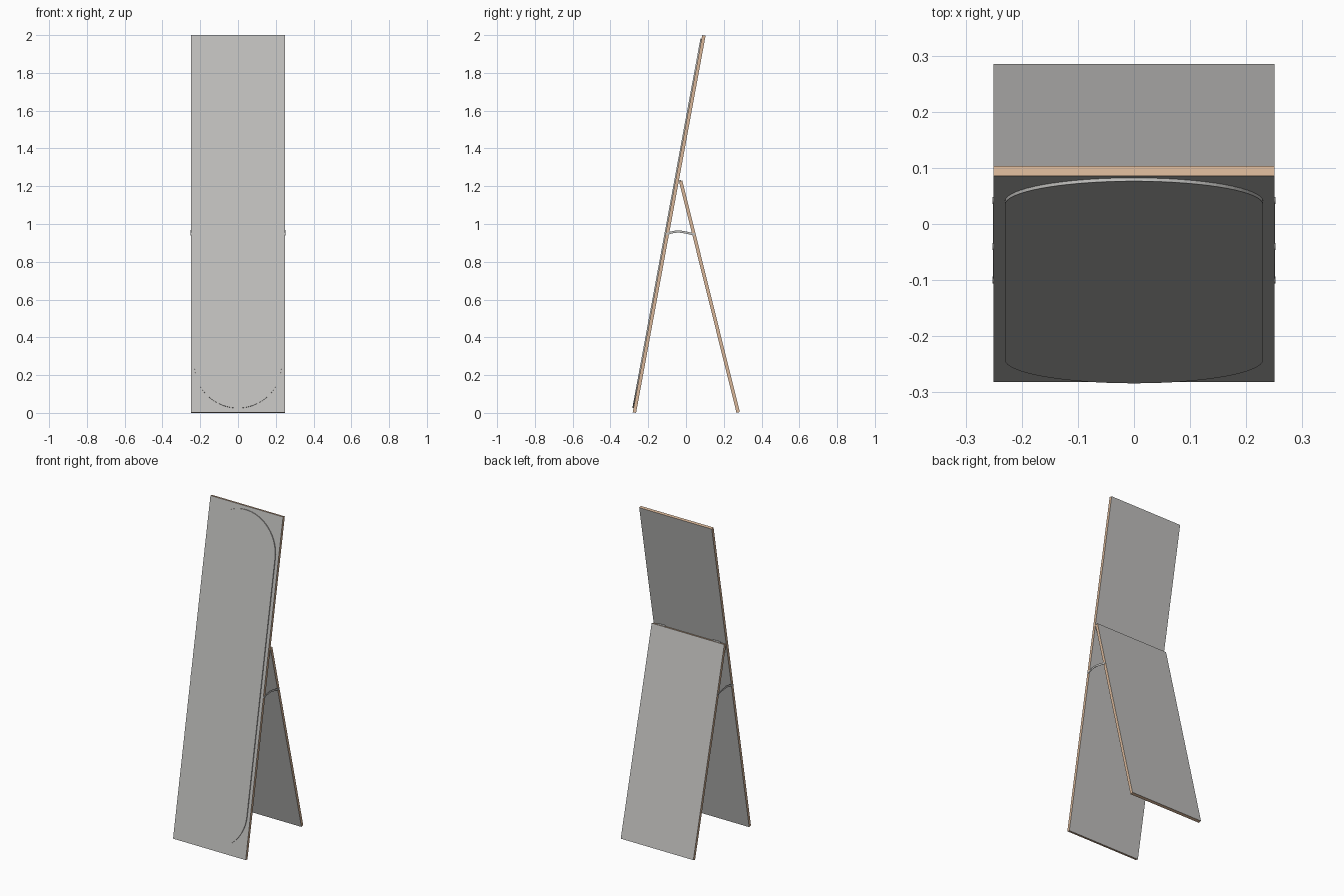
import bpy, bmesh, math
from mathutils import Matrix, Vector

cube = bpy.data.objects.get("Cube")
if cube:
    bpy.data.objects.remove(cube)


def material(name, rgb):
    m = bpy.data.materials.new(name)
    m.use_nodes = True
    m.diffuse_color = (*rgb, 1)
    m.node_tree.nodes["Principled BSDF"].inputs["Base Color"].default_value = (*rgb, 1)
    return m


GREY = material("warm grey", (0.53, 0.525, 0.51))
WOOD = material("pale wood edge", (0.69, 0.47, 0.315))

HALF = 0.25       # half width of both panels
THICK = 0.018     # panel thickness


def finish(name, bm, mats, matrix=Matrix()):
    bmesh.ops.recalc_face_normals(bm, faces=bm.faces)
    mesh = bpy.data.meshes.new(name)
    bm.to_mesh(mesh)
    bm.free()
    for m in mats:
        mesh.materials.append(m)
    ob = bpy.data.objects.new(name, mesh)
    ob.matrix_world = matrix
    bpy.context.collection.objects.link(ob)
    return ob


def prism(bm, outline, offset):
    """Extrude a closed outline along an offset vector."""
    face = bm.faces.new([bm.verts.new(p) for p in outline])
    out = bmesh.ops.extrude_face_region(bm, geom=[face], use_keep_orig=True)
    verts = [v for v in out["geom"] if isinstance(v, bmesh.types.BMVert)]
    bmesh.ops.translate(bm, verts=verts, vec=offset)


def panel(name, length, matrix):
    """Board with grey broad faces and wooden edges."""
    bm = bmesh.new()
    prism(bm, [(-HALF, 0, 0), (HALF, 0, 0), (HALF, 0, length), (-HALF, 0, length)],
          (0, THICK, 0))
    bm.normal_update()
    for f in bm.faces:
        f.material_index = 0 if abs(f.normal.y) > 0.5 else 1
    return finish(name, bm, [GREY, WOOD], matrix)


def cylinder(name, radius, depth, centre):
    """Cylinder lying along x."""
    bm = bmesh.new()
    bmesh.ops.create_cone(bm, cap_ends=True, segments=16, radius1=radius,
                          radius2=radius, depth=depth)
    ob = finish(name, bm, [GREY],
                Matrix.Translation(centre) @ Matrix.Rotation(math.pi / 2, 4, "Y"))
    for p in ob.data.polygons:
        p.use_smooth = len(p.vertices) == 4
    return ob


# Leaning front board and rear support
board_len, leg_len = 2.03, 1.263
lean = Matrix.Translation((0, -0.282, 0.0033)) @ Matrix.Rotation(math.radians(-10.44), 4, "X")
prop = Matrix.Translation((0, 0.2675, 0)) @ Matrix.Rotation(math.radians(13.95), 4, "X")
panel("front_board", board_len, lean)
panel("rear_support", leg_len, prop)

# Round-ended mirror plate on the front
R, STEPS = 0.23, 32
low, high = 0.022 + R, board_len - 0.02 - R
outline = []
for base, start in ((high, 0), (low, math.pi)):
    for i in range(STEPS + 1):
        a = start + math.pi * i / STEPS
        outline.append((R * math.cos(a), 0, base + R * math.sin(a)))
bm = bmesh.new()
prism(bm, outline, (0, -0.006, 0))
finish("mirror_plate", bm, [GREY], lean)

# Side stays and hinges, mirrored left and right
stay = [Vector((0, y, z)) for y, z in
        ((-0.1, 0.948), (-0.07, 0.957), (-0.04, 0.961), (0, 0.955), (0.042, 0.945))]
for side, label in ((1, "left"), (-1, "right")):
    shift = Vector((side * HALF, 0, 0))
    up = Vector((0, 0, 0.006))
    strip = [p + up + shift for p in stay] + [p - up + shift for p in reversed(stay)]
    bm = bmesh.new()
    prism(bm, strip, (side * 0.0015, 0, 0))
    finish(label + "_stay", bm, [GREY])
    for part, p in (("front", stay[0]), ("middle", stay[2]), ("rear", stay[-1])):
        cylinder(f"{label}_{part}_rivet", 0.006, 0.005, p + shift)
    cylinder(label + "_hinge", 0.005, 0.05, (side * 0.19, -0.031, 1.229))
